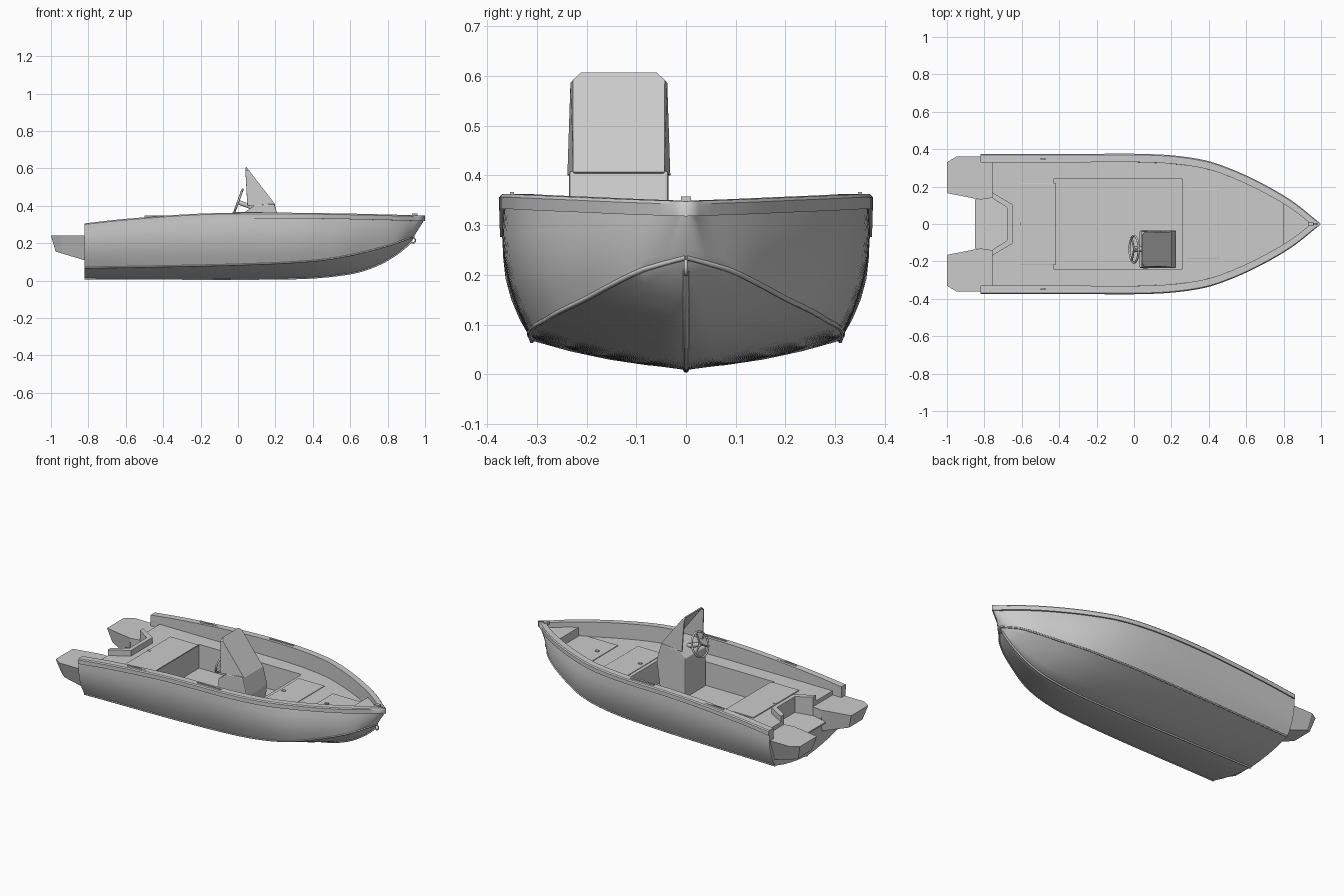
import bpy, bmesh, math
from mathutils import Vector

old = bpy.data.objects.get("Cube")
if old:
    bpy.data.objects.remove(old, do_unlink=True)

grey = bpy.data.materials.new("light grey")
grey.use_nodes = True
COLOUR = (0.6, 0.6, 0.6, 1)
grey.diffuse_color = COLOUR
grey.node_tree.nodes["Principled BSDF"].inputs["Base Color"].default_value = COLOUR

# Main levels and stations
STERN, BACK, FRONT = -0.82, -0.43, 0.26
STEP, SHELF, DECK, SOLE, POD = -0.76, 0.8, 0.265, 0.12, 0.24


def finish(name, bm, smooth=None, mirror=False, thick=0, bevel=0):
    """Turn a bmesh into a finished object."""
    bmesh.ops.remove_doubles(bm, verts=bm.verts, dist=0.0002)
    bmesh.ops.recalc_face_normals(bm, faces=bm.faces)
    mesh = bpy.data.meshes.new(name)
    bm.to_mesh(mesh)
    bm.free()
    mesh.materials.append(grey)
    ob = bpy.data.objects.new(name, mesh)
    bpy.context.collection.objects.link(ob)
    if mirror:
        mod = ob.modifiers.new("mirror", 'MIRROR')
        mod.use_axis = (False, True, False)
    if thick:
        mod = ob.modifiers.new("thickness", 'SOLIDIFY')
        mod.thickness = thick
        mod.offset = 0
    if bevel:
        mod = ob.modifiers.new("bevel", 'BEVEL')
        mod.width = bevel
        mod.segments = 2
    if smooth:
        bpy.context.view_layer.objects.active = ob
        ob.select_set(True)
        bpy.ops.object.shade_smooth_by_angle(angle=math.radians(smooth))
        ob.select_set(False)
    return ob


def poly(bm, pts):
    return bm.faces.new([bm.verts.new(p) for p in pts])


def loft(bm, bottom, top):
    """Closed solid between two matching outlines."""
    n = len(bottom)
    poly(bm, bottom)
    poly(bm, top)
    for i in range(n):
        j = (i + 1) % n
        poly(bm, [bottom[i], bottom[j], top[j], top[i]])


def box(name, x0, x1, y0, y1, z0, z1, **kw):
    bm = bmesh.new()
    ring = [(x0, y0), (x1, y0), (x1, y1), (x0, y1)]
    loft(bm, [(x, y, z0) for x, y in ring], [(x, y, z1) for x, y in ring])
    return finish(name, bm, **kw)


def spline(table):
    """Smooth function through a few (x, value) points."""
    def slope(i):
        a, b = table[max(i - 1, 0)], table[min(i + 1, len(table) - 1)]
        return (b[1] - a[1]) / (b[0] - a[0])

    def f(x):
        x = min(max(x, table[0][0]), table[-1][0])
        i = max(k for k in range(len(table) - 1) if table[k][0] <= x)
        (a, p), (b, q) = table[i], table[i + 1]
        h = b - a
        t = (x - a) / h
        return (p * (1 + 2 * t) * (1 - t) ** 2 + q * t * t * (3 - 2 * t)
                + h * t * (1 - t) * (slope(i) * (1 - t) - slope(i + 1) * t))
    return f


def tube(name, pts, radius, cyclic=False):
    cu = bpy.data.curves.new(name, 'CURVE')
    cu.dimensions = '3D'
    cu.bevel_depth = radius
    cu.bevel_resolution = 1
    sp = cu.splines.new('POLY')
    sp.points.add(len(pts) - 1)
    for p, co in zip(sp.points, pts):
        p.co = (*co, 1)
    sp.use_cyclic_u = cyclic
    cu.use_fill_caps = True
    cu.materials.append(grey)
    ob = bpy.data.objects.new(name, cu)
    bpy.context.collection.objects.link(ob)


# Hull lines
beam = spline([(-.82, .374), (-.3, .375), (.13, .372), (.37, .343), (.53, .29), (.69, .215), (.85, .12), (1, 0)])
sheer = spline([(-.82, .306), (-.6, .33), (-.2, .358), (.2, .363), (.6, .358), (1, .348)])
chine_y = spline([(-.82, .31), (.2, .31), (.5, .27), (.68, .2), (.86, .1), (.94, 0)])
chine_z = spline([(-.82, .068), (0, .085), (.4, .105), (.6, .135), (.8, .185), (.94, .235)])
keel_z = spline([(-.82, .012), (.3, .012), (.6, .038), (.75, .085), (.86, .15), (.93, .21)])
RAIL, COAMING = 0.03, 0.045


def inner_y(x):
    return max(beam(x) - COAMING, 0)


def station(u):
    """Half section from the keel, over the gunwale, to the inner wall."""
    xk, xc, xg = (STERN + u * (end - STERN) for end in (.93, .94, 1))
    keel = Vector((xk, 0, keel_z(xk)))
    chine = Vector((xc, chine_y(xc), chine_z(xc)))
    b = beam(xg)
    full = min(1, b / .3)
    rub = Vector((xg - .008 * u, max(b - .008, 0), sheer(xg) - RAIL))
    pts = [keel]
    for f in (.25, .5, .75):
        pts.append(keel.lerp(chine, f) - Vector((0, 0, .04 * f * (1 - f) * full)))
    pts.append(chine)
    for f in (.2, .4, .6, .8, 1):
        pts.append(chine.lerp(rub, f) + Vector((0, .08 * f * (1 - f) * full, 0)))
    xi = STERN + u * (.94 - STERN)
    foot = POD - .005 if xi < SHELF else .31
    pts += [Vector((xg, b, rub.z)), Vector((xg, b, sheer(xg) - .006)),
            Vector((xg, max(b - .006, 0), sheer(xg))),
            Vector((xi, inner_y(xi), sheer(xi))), Vector((xi, inner_y(xi), foot))]
    return pts


N = 56
sections = [station(i / N) for i in range(N + 1)]
bm = bmesh.new()
grid = [[bm.verts.new(p) for p in s] for s in sections]
for a, b in zip(grid, grid[1:]):
    for j in range(len(a) - 1):
        bm.faces.new((a[j], a[j + 1], b[j + 1], b[j]))
# transom with a notch for the motor, and gunwale ends
s = sections[0]
poly(bm, s[:9] + [(STERN, .13, POD), (STERN, .13, .17), (STERN, 0, .17)])
poly(bm, s[8:])
finish("hull", bm, smooth=32, mirror=True)

# Keel strip and chine spray rails
tube("keel_strip", [s[0] for s in sections], .006)
for side, label in ((1, "left"), (-1, "right")):
    tube(label + "_chine_rail", [(s[4].x, s[4].y * side, s[4].z) for s in sections], .005)
tube("bow_eye", [(.935 + .014 * math.cos(a), 0, .215 + .014 * math.sin(a))
                 for a in [k * math.tau / 12 for k in range(12)]], .004, True)


# Inner deck with openings for the cockpit and the motor well
def well_y(x):
    return .16 - .06 * min(max((x - STEP) / .11, 0), 1)


bm = bmesh.new()


def deck_strip(x0, x1, z, n, hole):
    for k in range(n):
        xs = [x0 + (x1 - x0) * (k + d) / n for d in (0, 1)]
        edge = [hole(x) for x in xs]
        poly(bm, [(xs[0], inner_y(xs[0]), z), (xs[1], inner_y(xs[1]), z),
                  (xs[1], edge[1], z), (xs[0], edge[0], z)])


def closed(x):
    return 0


deck_strip(STERN, STEP, POD, 1, lambda x: .14)
deck_strip(STEP, -.65, DECK, 4, well_y)
deck_strip(-.65, BACK, DECK, 3, closed)
deck_strip(BACK, FRONT, DECK, 8, lambda x: .24)
deck_strip(FRONT, SHELF, DECK, 14, closed)
deck_strip(SHELF, .94, .32, 5, closed)
w = inner_y(SHELF)
poly(bm, [(SHELF, 0, DECK), (SHELF, w, DECK), (SHELF, w, .32), (SHELF, 0, .32)])
w = inner_y(STEP)
poly(bm, [(STEP, .16, POD), (STEP, w, POD), (STEP, w, DECK), (STEP, .16, DECK)])
# cockpit well
poly(bm, [(BACK, 0, SOLE), (FRONT, 0, SOLE), (FRONT, .24, SOLE), (BACK, .24, SOLE)])
poly(bm, [(BACK, .24, SOLE), (FRONT, .24, SOLE), (FRONT, .24, DECK), (BACK, .24, DECK)])
for x in (BACK, FRONT):
    poly(bm, [(x, 0, SOLE), (x, .24, SOLE), (x, .24, DECK), (x, 0, DECK)])
finish("deck", bm, mirror=True)

# Motor well: raised coaming, sloping floor
bm = bmesh.new()
outer = [(STEP, .17), (-.65, .105), (-.65, -.105), (STEP, -.17)]
inner = [(STEP, .14), (-.675, .085), (-.675, -.085), (STEP, -.14)]
for i in range(3):
    ring = [outer[i], outer[i + 1], inner[i + 1], inner[i]]
    loft(bm, [(x, y, .17) for x, y in ring], [(x, y, .3) for x, y in ring])
finish("motor_well_coaming", bm)
bm = bmesh.new()
poly(bm, [(-.85, -.13, .17), (-.85, .13, .17), (STEP, .16, .18), (-.67, .1, .2), (-.67, -.1, .2), (STEP, -.16, .18)])
finish("motor_well_floor", bm, thick=.01)

# Stern platforms
bm = bmesh.new()
top = [(-1, .165), (STERN, .13), (STEP, .14), (STEP, .34), (STERN, .36), (-.95, .36), (-1, .33)]
low = [(-.975, .18), (STERN, .14), (STEP, .14), (STEP, .3), (STERN, .315), (-.94, .33), (-.975, .31)]
loft(bm, [(x, y, .155 - .3 * (x + .975)) for x, y in low], [(x, y, POD) for x, y in top])
finish("stern_platforms", bm, mirror=True)

# Hatches and fittings
box("stern_hatch", -.61, BACK + .01, -.22, .22, DECK, DECK + .008, bevel=.003)
box("bow_hatch", .28, .455, -.185, .185, DECK, DECK + .005, bevel=.002)
box("bow_locker_lid", .55, SHELF - .002, -.13, .13, DECK, DECK + .004)
for i, x in enumerate((-.6, .31, .6)):
    box("latch_%d" % i, x - .01, x + .01, -.008, .008, DECK, DECK + .01)
for side, label in ((1, "left"), (-1, "right")):
    for place, x in (("stern", -.42), ("middle", .05)):
        z = sheer(x)
        box(label + "_" + place + "_cleat", x - .08, x + .08, side * .35 - .004, side * .35 + .004, z - .01, z + .004)
box("bow_cleat", .93, .96, -.01, .01, .34, .358)

# Steering console
MID = -.135
bm = bmesh.new()
side = [(.03, SOLE), (.2, SOLE), (.225, .3), (.195, .41), (.09, .405), (.03, .36)]
loft(bm, [(x, MID - .1, z) for x, z in side], [(x, MID + .1, z) for x, z in side])
finish("console", bm, bevel=.006)

# Windscreen shell: sloping front with side wings
bm = bmesh.new()
for sgn in (1, -1):
    foot_f, foot_r = (.197, MID + sgn * .09, .405), (.05, MID + sgn * .1, .4)
    tip, shoulder = (.042, MID + sgn * .075, .605), (.055, MID + sgn * .09, .59)
    rear = (.04, MID + sgn * .094, .585)
    poly(bm, [foot_f, shoulder, rear, foot_r])
    poly(bm, [shoulder, tip, rear])
front = [(.197, .09, .405), (.055, .09, .59), (.042, .075, .605)]
poly(bm, [(x, MID + y, z) for x, y, z in front] + [(x, MID - y, z) for x, y, z in reversed(front)])
finish("windscreen", bm, thick=.007)

# Steering wheel: tilted rim, three spokes, column
hub = Vector((0, MID, .42))


def on_wheel(angle, r):
    c, d = math.cos(angle) * r, math.sin(angle) * r
    return hub + Vector((.34 * d, c, .94 * d))


tube("wheel_rim", [on_wheel(k * math.tau / 24, .072) for k in range(24)], .006, True)
for k in range(3):
    tube("wheel_spoke_%d" % k, [hub, on_wheel(math.radians(90 + 120 * k), .072)], .005)
tube("wheel_column", [hub, hub + Vector((.08, 0, -.03))], .014)
